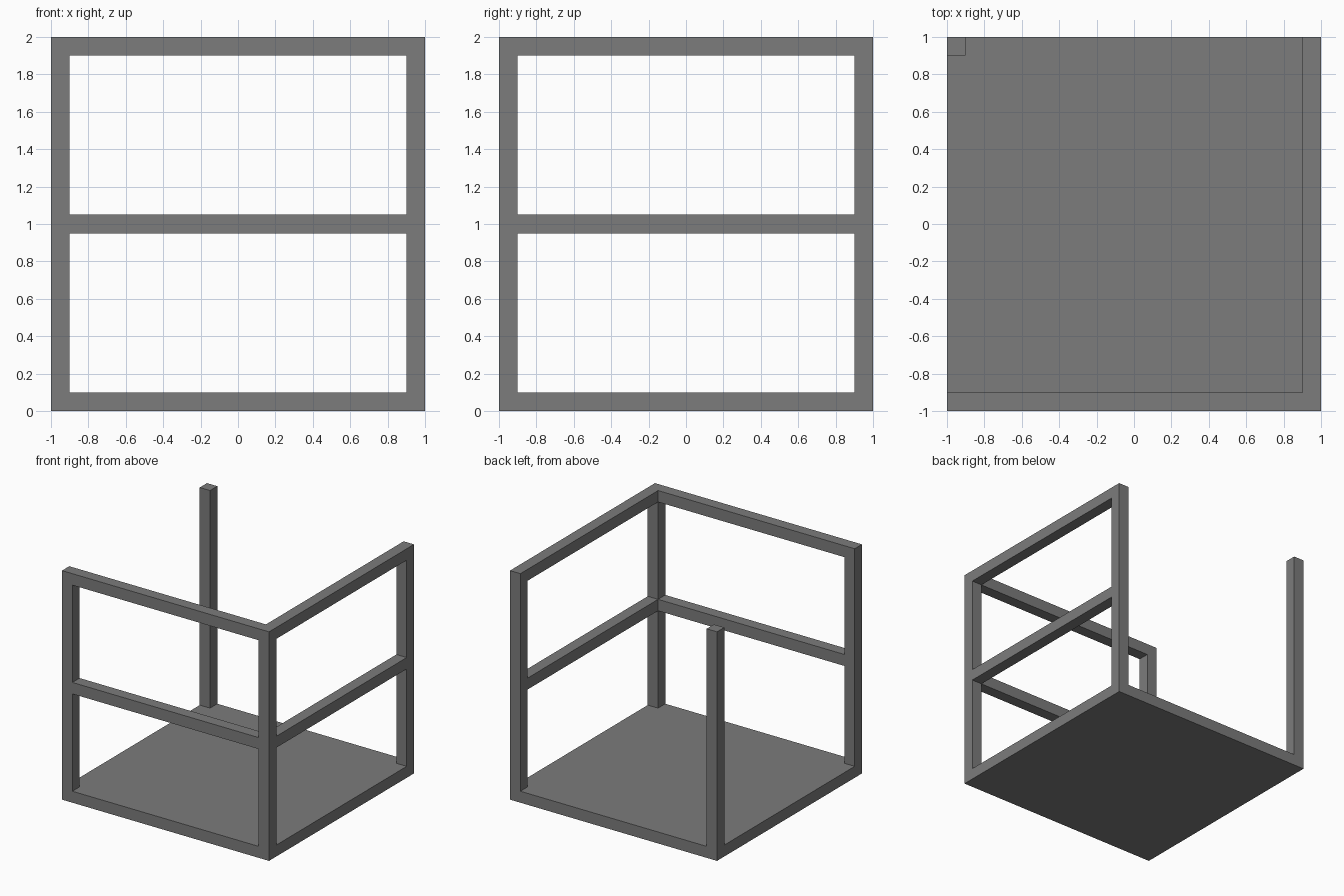
import bpy

cube = bpy.data.objects.get("Cube")
if cube:
    bpy.data.objects.remove(cube, do_unlink=True)

# Single flat grey
grey = bpy.data.materials.new("dark_grey")
grey.use_nodes = True
COLOUR = (0.2, 0.2, 0.2, 1.0)
grey.diffuse_color = COLOUR
grey.node_tree.nodes["Principled BSDF"].inputs["Base Color"].default_value = COLOUR


def box(name, lo, hi):
    """Flat-shaded box between two opposite corners."""
    bpy.ops.mesh.primitive_cube_add(size=1)
    ob = bpy.context.object
    ob.name = ob.data.name = name
    for v in ob.data.vertices:
        v.co = [a + (c + 0.5) * (b - a) for a, b, c in zip(lo, hi, v.co)]
    ob.data.materials.append(grey)
    return ob


T = 0.1        # thickness of floor, posts and rails
IN = 1 - T     # inner face of the posts

# Floor slab
box("floor", (-1, -1, 0), (1, 1, T))

# Four corner posts standing on the floor
for side, x in (("right", -1), ("left", IN)):
    for end, y in (("front", -1), ("back", IN)):
        box(f"{end}_{side}_post", (x, y, T), (x + T, y + T, 2))

# Middle and top rails along the front and the left side
for level, z in (("middle", 0.95), ("top", IN + 1)):
    box(f"front_{level}_rail", (-IN, -1, z), (IN, -IN, z + T))
    box(f"left_{level}_rail", (IN, -IN, z), (1, IN, z + T))
